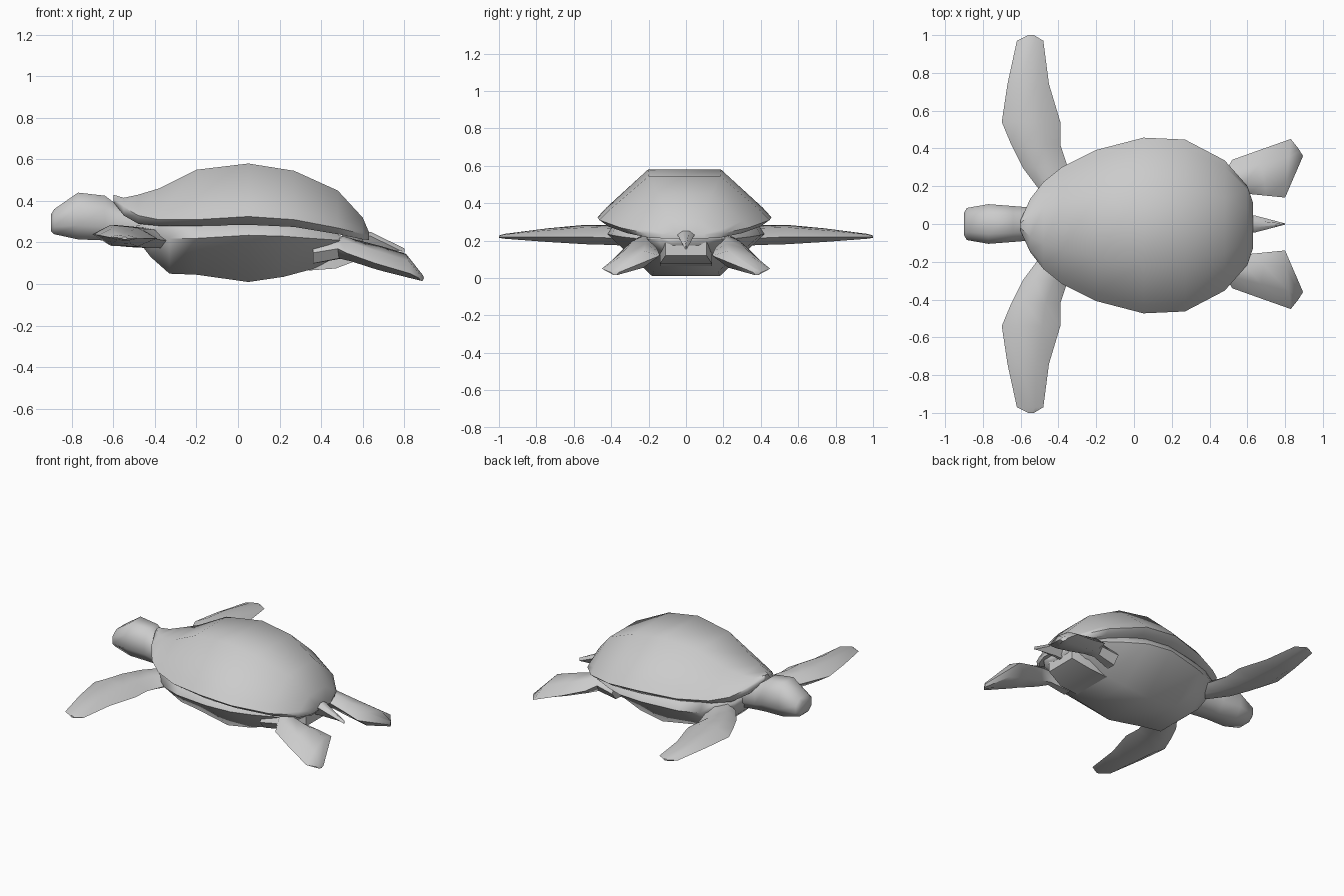
import bpy, bmesh
from mathutils import Vector

if "Cube" in bpy.data.objects:
    bpy.data.objects.remove(bpy.data.objects["Cube"])


def loft(name, rings, mirror=False, angle=0.9):
    """Skin a list of equal-length rings, cap the ends, shade smooth by angle."""
    bm = bmesh.new()
    vs = [[bm.verts.new(p) for p in r] for r in rings]
    n = len(vs[0])
    for a, b in zip(vs, vs[1:]):
        for i in range(n):
            j = (i + 1) % n
            bm.faces.new((a[i], a[j], b[j], b[i]))
    bm.faces.new(vs[0])
    bm.faces.new(vs[-1])
    bmesh.ops.recalc_face_normals(bm, faces=bm.faces)
    me = bpy.data.meshes.new(name)
    bm.to_mesh(me)
    bm.free()
    ob = bpy.data.objects.new(name, me)
    bpy.context.collection.objects.link(ob)
    bpy.ops.object.select_all(action='DESELECT')
    ob.select_set(True)
    bpy.context.view_layer.objects.active = ob
    bpy.ops.object.shade_smooth_by_angle(angle=angle)
    if mirror:
        m = ob.modifiers.new("Mirror", 'MIRROR')
        m.use_axis = (False, True, False)
        m.use_mirror_merge = False
    return ob


def sym(x, half, cy=0.0):
    """Ring in the plane x from half-section points (y, z), mirrored in y."""
    return ([(x, cy + y, z) for y, z in half] +
            [(x, cy - y, z) for y, z in reversed(half)])


def blade(a, b, t):
    """Lens section of thickness t between the edge points a and b."""
    a, b, up = Vector(a), Vector(b), Vector((0, 0, t / 2))
    p, q = a.lerp(b, 0.28), a.lerp(b, 0.7)
    return [a, p + up, q + up * 0.9, b, q - up * 0.9, p - up]


# Domed upper shell: x, half width, top, rim, underside
shell = [(-.60, .03, .43, .405, .395), (-.55, .14, .415, .37, .33),
         (-.48, .23, .43, .33, .29), (-.38, .31, .46, .31, .28),
         (-.20, .40, .55, .31, .28), (.05, .465, .58, .325, .285),
         (.27, .455, .545, .31, .275), (.48, .345, .45, .27, .24),
         (.60, .21, .32, .24, .215), (.63, .12, .25, .232, .212)]
loft("upper_shell", [sym(x, [(.42 * w, t), (.9 * w, r + .2 * (t - r)), (w, r), (.89 * w, u)], -.008)
                     for x, w, t, r, u in shell])

# Belly shell: x, half width, side height, bottom
belly = [(-.49, .18, .26, .22), (-.42, .26, .24, .13), (-.33, .32, .22, .05),
         (-.20, .37, .22, .045), (.05, .42, .235, .01), (.22, .40, .23, .035),
         (.35, .34, .22, .07), (.50, .25, .21, .125), (.60, .15, .21, .18)]
loft("belly_shell", [sym(x, [(.9 * w, .30 if abs(x) < .45 else s + .02), (w, s), (.43 * w, b)])
                     for x, w, s, b in belly], angle=1.1)

# Head and neck: x, half width, top, bottom
head = [(-.90, .06, .335, .255), (-.885, .085, .36, .24), (-.77, .105, .44, .215),
        (-.64, .095, .425, .21), (-.58, .09, .38, .205), (-.40, .10, .37, .19)]
loft("head", [sym(x, [(.5 * w, t), (w, t - .3 * (t - b)), (w, b + .3 * (t - b)), (.55 * w, b)])
              for x, w, t, b in head], angle=1.0)

# Front flippers: y, leading x, trailing x, leading z, trailing z, thickness
front = [(.18, -.50, -.28, .23, .21, .09), (.30, -.59, -.35, .235, .21, .10),
         (.42, -.65, -.39, .24, .215, .10), (.54, -.70, -.39, .24, .22, .10),
         (.74, -.67, -.45, .235, .22, .07), (.97, -.62, -.48, .225, .22, .025),
         (1.0, -.56, -.53, .222, .22, .012)]
loft("front_flipper", [blade((x0, y, z0), (x1, y, z1), t)
                       for y, x0, x1, z0, z1, t in front], mirror=True)

# Rear flippers: inner and outer edge points, thickness
rear = [((.36, .14, .16), (.36, .28, .15), .12), ((.50, .18, .18), (.48, .27, .17), .11),
        ((.60, .16, .165), (.52, .34, .15), .10), ((.70, .15, .145), (.66, .39, .10), .10),
        ((.80, .14, .12), (.83, .45, .05), .09), ((.895, .36, .03), (.87, .40, .03), .03)]
loft("rear_flipper", [blade(a, b, t) for a, b, t in rear], mirror=True)

# Body stub under the tail, and the pointed tail
loft("tail_base", [sym(x, [(w, t), (w, b)]) for x, w, t, b in
                   [(.34, .14, .20, .065), (.47, .14, .22, .075), (.59, .11, .22, .12)]], angle=.5)
loft("tail", [sym(x, [(.4 * w, t), (w, t - .02), (.2 * w, b)]) for x, w, t, b in
              [(.50, .05, .27, .16), (.64, .045, .25, .165), (.80, .003, .172, .16)]])
